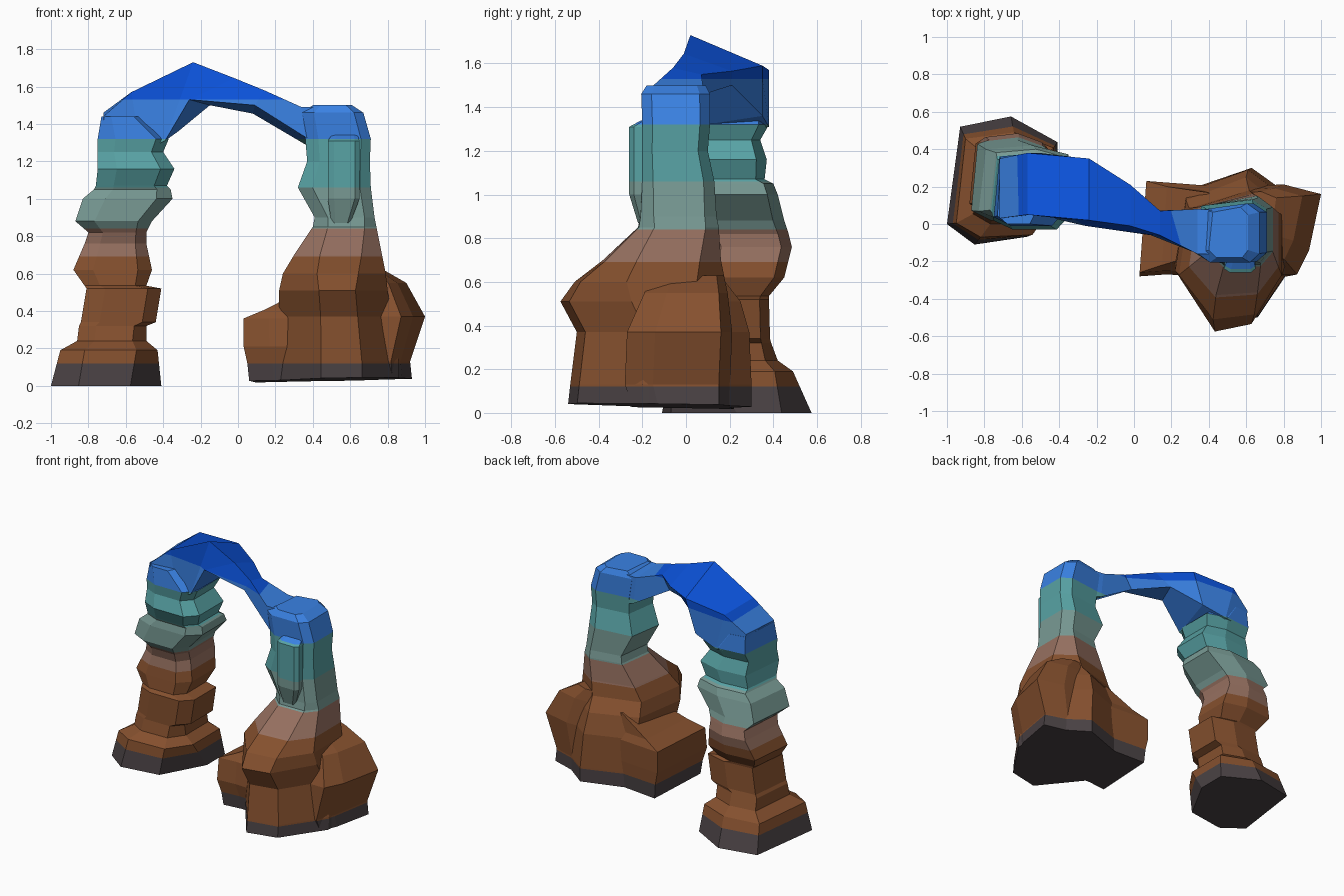
import bpy, bmesh
from mathutils import Vector

if "Cube" in bpy.data.objects:
    bpy.data.objects.remove(bpy.data.objects["Cube"])


def material(name, hexcol):
    m = bpy.data.materials.new(name)
    lin = []
    for i in (0, 2, 4):
        c = int(hexcol[i:i + 2], 16) / 255
        lin.append(c / 12.92 if c < .04 else ((c + .055) / 1.055) ** 2.4)
    m.diffuse_color = (*lin, 1)
    m.use_nodes = True
    m.node_tree.nodes["Principled BSDF"].inputs["Base Color"].default_value = m.diffuse_color
    return m


def loft(name, rings):
    """Closed skin through rings of equal point count."""
    bm = bmesh.new()
    vs = [[bm.verts.new(p) for p in r] for r in rings]
    n = len(vs[0])
    for a, b in zip(vs, vs[1:]):
        for i in range(n):
            j = (i + 1) % n
            bm.faces.new((a[i], a[j], b[j], b[i]))
    bm.faces.new(vs[0][::-1])
    bm.faces.new(vs[-1])
    bmesh.ops.recalc_face_normals(bm, faces=bm.faces)
    me = bpy.data.meshes.new(name)
    bm.to_mesh(me)
    bm.free()
    ob = bpy.data.objects.new(name, me)
    bpy.context.collection.objects.link(ob)
    return ob


def rock(name, rows, low, high, z0, z1, tilt=False):
    """Rows are z, x0, x1, y0, y1; the outline blends from low to high."""
    rings = []
    for z, x0, x1, y0, y1 in rows:
        t = min(1, max(0, (z - z0) / (z1 - z0)))
        ring = []
        for a, b in zip(low, high):
            u, v = Vector(a).lerp(Vector(b), t)
            x, y = x0 + u * (x1 - x0), y0 + v * (y1 - y0)
            zz = .02 + .022 * x - .02 * y if tilt and z < .06 else z
            ring.append((x, y, zz))
        rings.append(ring)
    return loft(name, rings)


FOOT_L = [(0, .16), (.25, 0), (.72, .06), (1, .5), (1, .8), (.58, 1), (.12, .92)]
COL_L = [(0, .12), (.25, 0), (.82, 0), (1, .2), (1, .88), (.6, 1), (.08, .95)]
FOOT_R = [(0, .4), (.37, 0), (.7, .05), (1, .4), (1, .8), (.65, 1), (.1, .85)]
COL_R = [(0, .15), (.2, 0), (.85, 0), (1, .15), (1, .85), (.8, 1), (.1, .9)]
INNER = [(0, 0), (.3, .02), (.85, 0), (1, .15), (1, .85), (.8, .95), (.08, 1)]
OUTER = [(0, .1), (.3, 0), (.68, 0), (.84, .3), (1, 1), (.5, 1.12), (0, 1.1)]

# left pillar with its ledges and collar
arch = rock("rock_arch", [
    (0, -1, -.41, -.11, .575), (.19, -.95, -.43, -.07, .49),
    (.24, -.86, -.49, 0, .42), (.32, -.85, -.49, .02, .39),
    (.34, -.84, -.44, .02, .385),
    (.52, -.81, -.41, .02, .38), (.535, -.82, -.49, .05, .38),
    (.62, -.88, -.46, .06, .45), (.76, -.82, -.49, .08, .485),
    (.82, -.80, -.49, .06, .47), (.88, -.87, -.46, .02, .45),
    (1.0, -.83, -.35, .02, .42), (1.05, -.77, -.36, .03, .40),
    (1.07, -.76, -.38, .02, .36), (1.16, -.75, -.34, -.03, .37),
    (1.25, -.75, -.40, 0, .34),
    (1.32, -.75, -.37, -.01, .38), (1.44, -.73, -.52, .0, .37),
], FOOT_L, COL_L, 0, .3)

# right pillar
parts = [rock("right_pillar", [
    (.03, .2, .86, -.54, .30), (.13, .2, .86, -.53, .30),
    (.37, .22, .82, -.50, .29), (.51, .22, .80, -.575, .25),
    (.60, .24, .79, -.51, .18), (.70, .30, .77, -.38, .16),
    (.85, .40, .74, -.22, .15), (.90, .41, .73, -.21, .14),
    (1.06, .32, .71, -.20, .13), (1.2, .37, .705, -.20, .10),
    (1.32, .36, .71, -.20, .11), (1.46, .34, .67, -.205, .11),
    (1.5, .40, .61, -.18, .09),
], FOOT_R, COL_R, .5, .95, True)]

# boulders either side of the right foot
parts.append(rock("inner_boulder", [
    (.02, .06, .50, -.25, .22), (.12, .05, .50, -.26, .225),
    (.21, .03, .49, -.28, .23), (.36, .03, .48, -.26, .23),
    (.41, .15, .47, -.22, .20), (.53, .38, .46, -.15, .17)],
    INNER, INNER, 0, 1, True))
parts.append(rock("outer_boulder", [
    (.04, .6, .93, -.25, .15), (.13, .6, .92, -.28, .15),
    (.37, .6, 1.0, -.27, .16), (.55, .6, .90, -.19, .15),
    (.63, .6, .76, -.14, .14)], OUTER, OUTER, 0, 1, True))

# raised slab on the front of the right pillar
parts.append(rock("front_slab", [
    (.87, .50, .60, -.22, -.12), (1.0, .48, .65, -.26, -.12),
    (1.31, .48, .65, -.26, -.12), (1.34, .50, .64, -.205, -.12)],
    COL_R, COL_R, 0, 1))

# span: top x, bottom front x, bottom back x, front y, back y, corner heights
span = [(-.72, -.70, -.70, .03, .35, 1.44, 1.46, 1.25, 1.31),
        (-.57, -.52, -.50, .05, .38, 1.57, 1.57, 1.25, 1.31),
        (-.24, -.39, -.32, .02, .35, 1.73, 1.59, 1.31, 1.36),
        (-.02, -.26, -.15, -.01, .21, 1.645, 1.565, 1.53, 1.50),
        (.14, .09, .08, -.06, .07, 1.58, 1.55, 1.50, 1.455),
        (.34, .36, .36, -.16, .08, 1.49, 1.48, 1.33, 1.29),
        (.50, .50, .50, -.16, .07, 1.49, 1.48, 1.25, 1.25)]
parts.append(loft("span", [
    [(xt, yf, a), (xt, yb, b), (xb, yb, d), (xf, yf, c)]
    for xt, xf, xb, yf, yb, a, b, c, d in span]))

# fuse all the rocks into one skin
for p in parts:
    m = arch.modifiers.new(p.name, 'BOOLEAN')
    m.operation, m.solver, m.object = 'UNION', 'EXACT', p
bpy.context.view_layer.update()
fused = bpy.data.meshes.new_from_object(
    arch.evaluated_get(bpy.context.evaluated_depsgraph_get()))
arch.modifiers.clear()
arch.data = fused
for p in parts:
    bpy.data.objects.remove(p)

# colour strata, cut in at fixed heights
levels = [.12, .69, .84, 1.06, 1.32, 1.53]
fused.materials.clear()
for name, col in [("dark_base", "4A4244"), ("brown", "85502E"),
                  ("dusty_brown", "967060"), ("grey_teal", "789A94"),
                  ("teal", "58A3A5"), ("blue", "3A82E4"), ("deep_blue", "0B53DC")]:
    fused.materials.append(material(name, col))
bm = bmesh.new()
bm.from_mesh(fused)
for z in levels:
    bmesh.ops.bisect_plane(bm, geom=bm.verts[:] + bm.edges[:] + bm.faces[:],
                           dist=1e-5, plane_co=(0, 0, z), plane_no=(0, 0, 1))
for f in bm.faces:
    f.smooth = False
    f.material_index = sum(f.calc_center_median().z > z for z in levels)
bm.to_mesh(fused)
bm.free()
